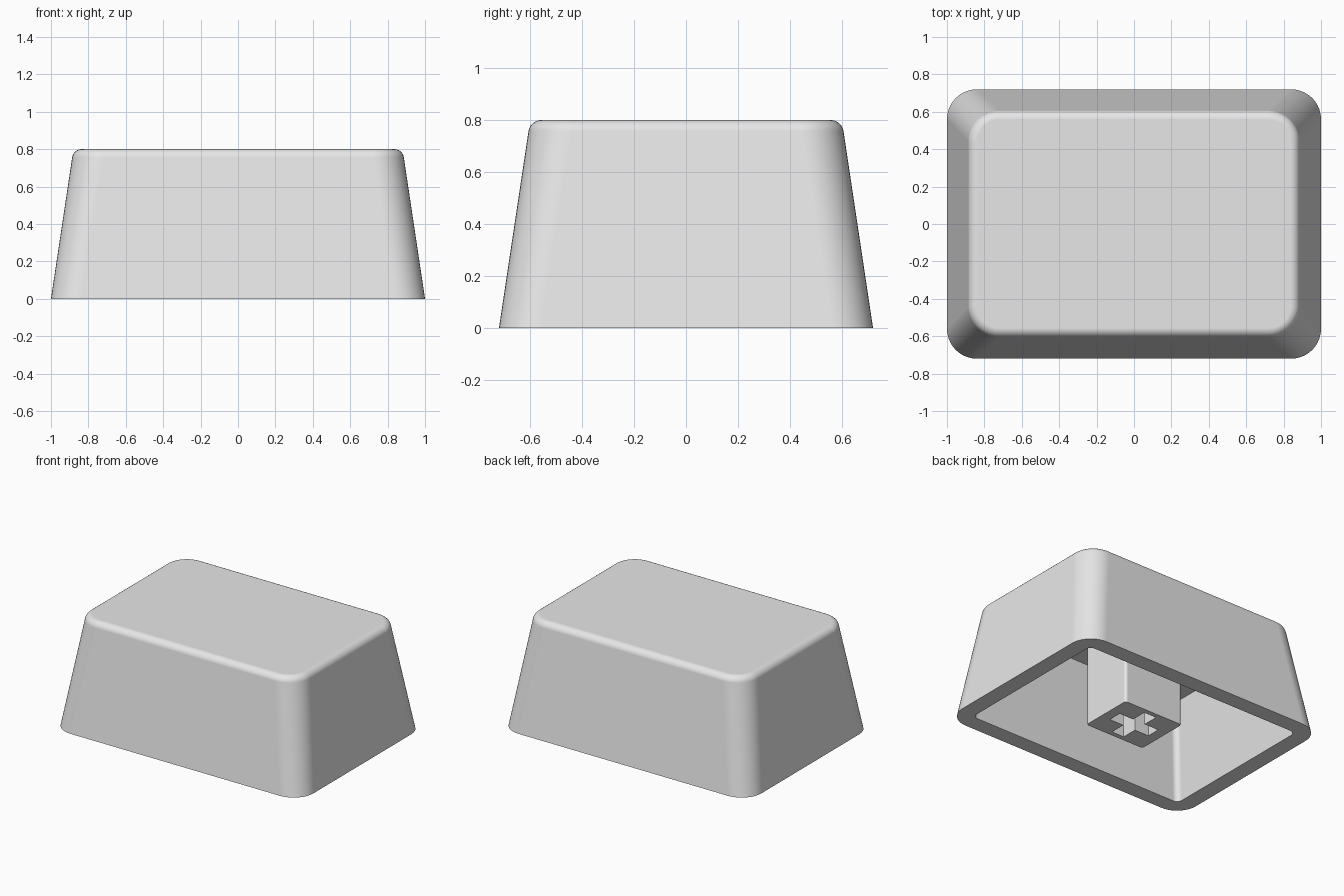
import bpy, bmesh, math

cube = bpy.data.objects.get("Cube")
if cube:
    bpy.data.objects.remove(cube)

grey = bpy.data.materials.new("light_grey_plastic")
grey.use_nodes = True
colour = (0.8, 0.8, 0.8, 1)
grey.diffuse_color = colour
grey.node_tree.nodes["Principled BSDF"].inputs["Base Color"].default_value = colour


def rounded_ring(bm, hx, hy, r, z, steps=10):
    """Rounded rectangle of vertices, counter-clockwise from above."""
    ring = []
    for q, (sx, sy) in enumerate([(1, 1), (-1, 1), (-1, -1), (1, -1)]):
        for i in range(steps + 1):
            a = math.pi / 2 * (q + i / steps)
            ring.append(bm.verts.new((sx * (hx - r) + r * math.cos(a),
                                      sy * (hy - r) + r * math.sin(a), z)))
    return ring


def bridge(bm, lower, upper):
    n = len(lower)
    for i in range(n):
        j = (i + 1) % n
        bm.faces.new((lower[i], lower[j], upper[j], upper[i]))


def finish(bm, name):
    bmesh.ops.recalc_face_normals(bm, faces=bm.faces)
    mesh = bpy.data.meshes.new(name)
    bm.to_mesh(mesh)
    bm.free()
    mesh.materials.append(grey)
    obj = bpy.data.objects.new(name, mesh)
    bpy.context.collection.objects.link(obj)
    bpy.ops.object.select_all(action='DESELECT')
    obj.select_set(True)
    bpy.context.view_layer.objects.active = obj
    bpy.ops.object.shade_smooth_by_angle(angle=math.radians(30))
    weighted = obj.modifiers.new("clean_shading", 'WEIGHTED_NORMAL')
    weighted.keep_sharp = True
    return obj


# Main dimensions
HX, HY, HEIGHT = 1.0, 0.72, 0.8
WALL, CEILING = 0.12, 0.68
CORNER, INNER_CORNER, FILLET = 0.16, 0.04, 0.05
DRAFT = 0.15                                   # inset per unit of height

# Hollow tapered shell: cavity, rim, outer walls, filleted top
bm = bmesh.new()
inset = WALL + DRAFT * CEILING
rings = [rounded_ring(bm, HX - inset, HY - inset, INNER_CORNER, CEILING),
         rounded_ring(bm, HX - WALL, HY - WALL, INNER_CORNER, 0),
         rounded_ring(bm, HX, HY, CORNER, 0)]
slope = math.atan(DRAFT)
flat = DRAFT * HEIGHT + FILLET * math.tan((math.pi / 2 - slope) / 2)
for i in range(9):
    a = slope + (math.pi / 2 - slope) * i / 8
    d = flat - FILLET * math.cos(a)
    rings.append(rounded_ring(bm, HX - d, HY - d, CORNER + DRAFT * HEIGHT - d,
                              HEIGHT - FILLET + FILLET * math.sin(a)))
for low, high in zip(rings, rings[1:]):
    bridge(bm, low, high)
bm.faces.new(rings[0])
bm.faces.new(rings[-1])
finish(bm, "cap_shell")

# Mounting stem with a cross-shaped socket in its underside
ARM, HALF_WIDTH, DEPTH = 0.165, 0.05, 0.32
bm = bmesh.new()
stem_low = rounded_ring(bm, 0.24, 0.2, 0.02, 0, 5)
stem_high = rounded_ring(bm, 0.24, 0.2, 0.02, CEILING + 0.02, 5)
bridge(bm, stem_low, stem_high)
bm.faces.new(stem_high)


def cross_ring(z):
    w, ring = HALF_WIDTH, []
    for q in range(4):
        c, s = round(math.cos(q * math.pi / 2)), round(math.sin(q * math.pi / 2))
        for x, y in ((ARM, -w), (ARM, w), (w, w)):
            ring.append(bm.verts.new((c * x - s * y, s * x + c * y, z)))
    return ring


socket_low, socket_high = cross_ring(0), cross_ring(DEPTH)
bridge(bm, socket_low, socket_high)
bm.faces.new(socket_high)
border = [e for e in bm.edges if all(v.co.z == 0 for v in e.verts)]
bmesh.ops.triangle_fill(bm, use_beauty=True, edges=border, normal=(0, 0, -1))
finish(bm, "switch_stem")
